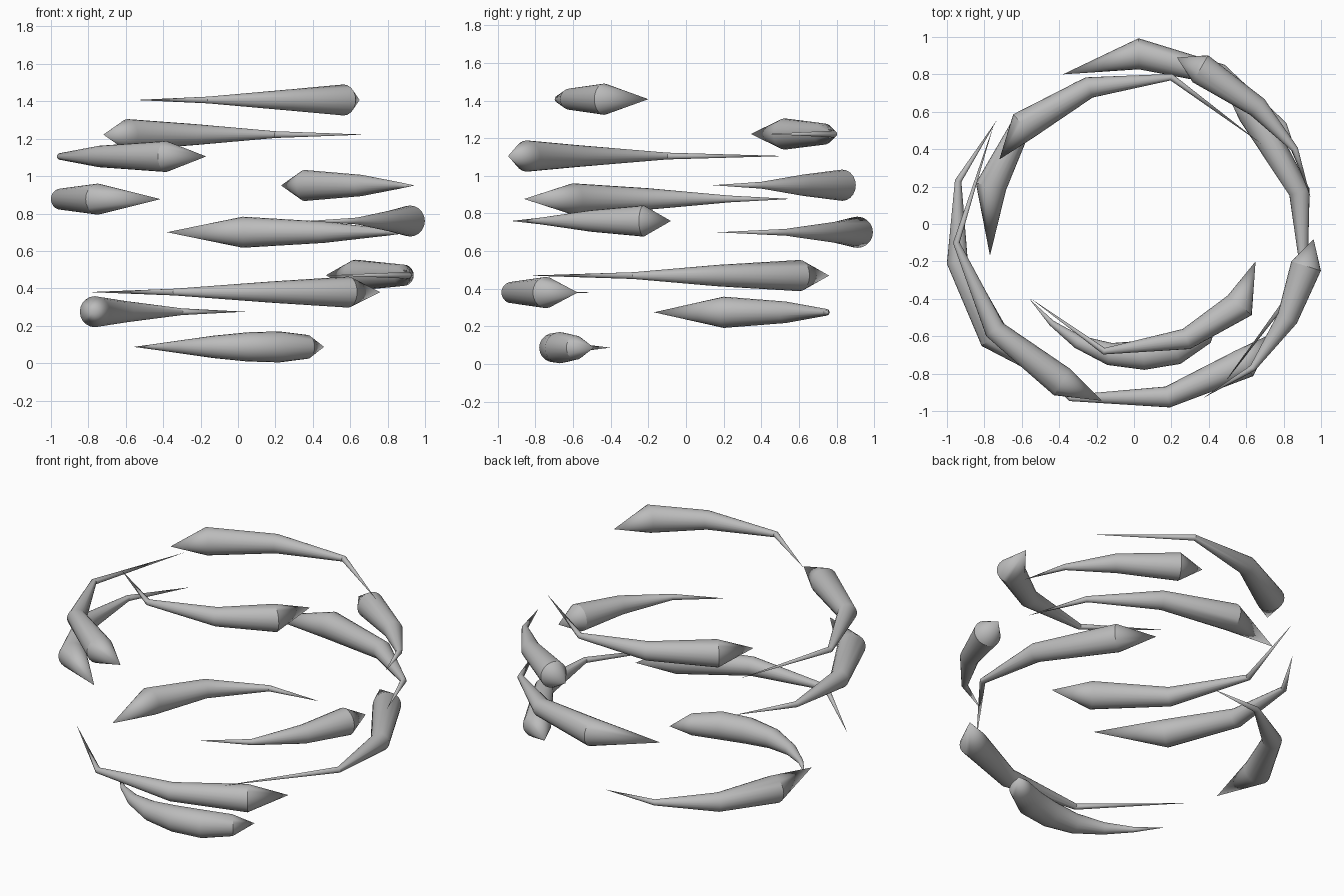
import bpy, bmesh, math
from mathutils import Vector

if "Cube" in bpy.data.objects:
    bpy.data.objects.remove(bpy.data.objects["Cube"])

SIDES = 20
grey = bpy.data.materials.new("neutral_grey")
grey.diffuse_color = (0.5, 0.5, 0.5, 1)
grey.use_nodes = True
grey.node_tree.nodes["Principled BSDF"].inputs["Base Color"].default_value = grey.diffuse_color


def shard(name, z, points, radii):
    """Tapered tube in a horizontal plane, pointed at both ends, mitred at each bend."""
    pts = [Vector((x, y, z)) for x, y in points]
    bm = bmesh.new()
    rings = []
    for i in range(1, len(pts) - 1):
        before = (pts[i] - pts[i - 1]).normalized()
        after = (pts[i + 1] - pts[i]).normalized()
        along = (before + after).normalized()
        side = Vector((-along.y, along.x, 0))
        ring = []
        for k in range(SIDES):
            a = 2 * math.pi * k / SIDES
            ring.append(bm.verts.new(pts[i] + radii[i - 1] * (
                side * math.cos(a) + Vector((0, 0, math.sin(a))))))
        rings.append(ring)
    head, tail = bm.verts.new(pts[0]), bm.verts.new(pts[-1])
    for k in range(SIDES):
        n = (k + 1) % SIDES
        bm.faces.new((head, rings[0][k], rings[0][n]))
        bm.faces.new((tail, rings[-1][n], rings[-1][k]))
        for r, s in zip(rings, rings[1:]):
            bm.faces.new((r[k], s[k], s[n], r[n]))
    bmesh.ops.recalc_face_normals(bm, faces=bm.faces)
    for f in bm.faces:
        f.smooth = True
    mesh = bpy.data.meshes.new(name)
    bm.to_mesh(mesh)
    bm.free()
    mesh.materials.append(grey)
    obj = bpy.data.objects.new(name, mesh)
    bpy.context.collection.objects.link(obj)


# Curved shards from top to bottom: height, then path from head to tail
SHARDS = [
    (1.407, [(.65, -.20), (.565, -.435), (.28, -.615), (-.16, -.68), (-.55, -.40)]),
    (1.222, [(-.72, .345), (-.59, .525), (-.24, .73), (.20, .785), (.68, .43)]),
    (1.105, [(-.17, -.945), (-.385, -.845), (-.745, -.565), (-.95, -.10), (-.75, .53)]),
    (.877, [(-.415, -.86), (-.75, -.60), (-.945, -.20), (-.94, .23), (-.73, .56)]),
    (.95, [(.23, .89), (.355, .83), (.66, .625), (.86, .40), (.945, .14)]),
    (.70, [(-.38, .80), (.025, .91), (.46, .80), (.80, .53), (.94, .165)]),
    (.76, [(.96, -.08), (.92, -.225), (.82, -.505), (.635, -.77), (.37, -.93)]),
    (.47, [(.47, .76), (.63, .605), (.885, .17), (.91, -.28), (.49, -.84)]),
    (.38, [(.76, -.575), (.59, -.745), (.18, -.925), (-.34, -.93), (-.80, -.49)]),
    (.275, [(-.77, -.17), (-.765, .20), (-.60, .53), (-.30, .745), (.04, .765)]),
]
for i, (z, path) in enumerate(SHARDS):
    shard(f"curved_shard_{i + 1}", z, path, (.083, .057, .018))

# Lowest shard, with a rounder bend
shard("lowest_shard", .087,
      [(.46, -.49), (.37, -.585), (.22, -.67), (.05, -.702), (-.13, -.695),
       (-.30, -.63), (-.44, -.53), (-.56, -.40)],
      (.064, .083, .078, .06, .036, .016))

# Keep creases at the sharp bends
bpy.ops.object.select_all(action="SELECT")
bpy.context.view_layer.objects.active = bpy.context.selected_objects[0]
bpy.ops.object.shade_smooth_by_angle(angle=math.radians(30))
